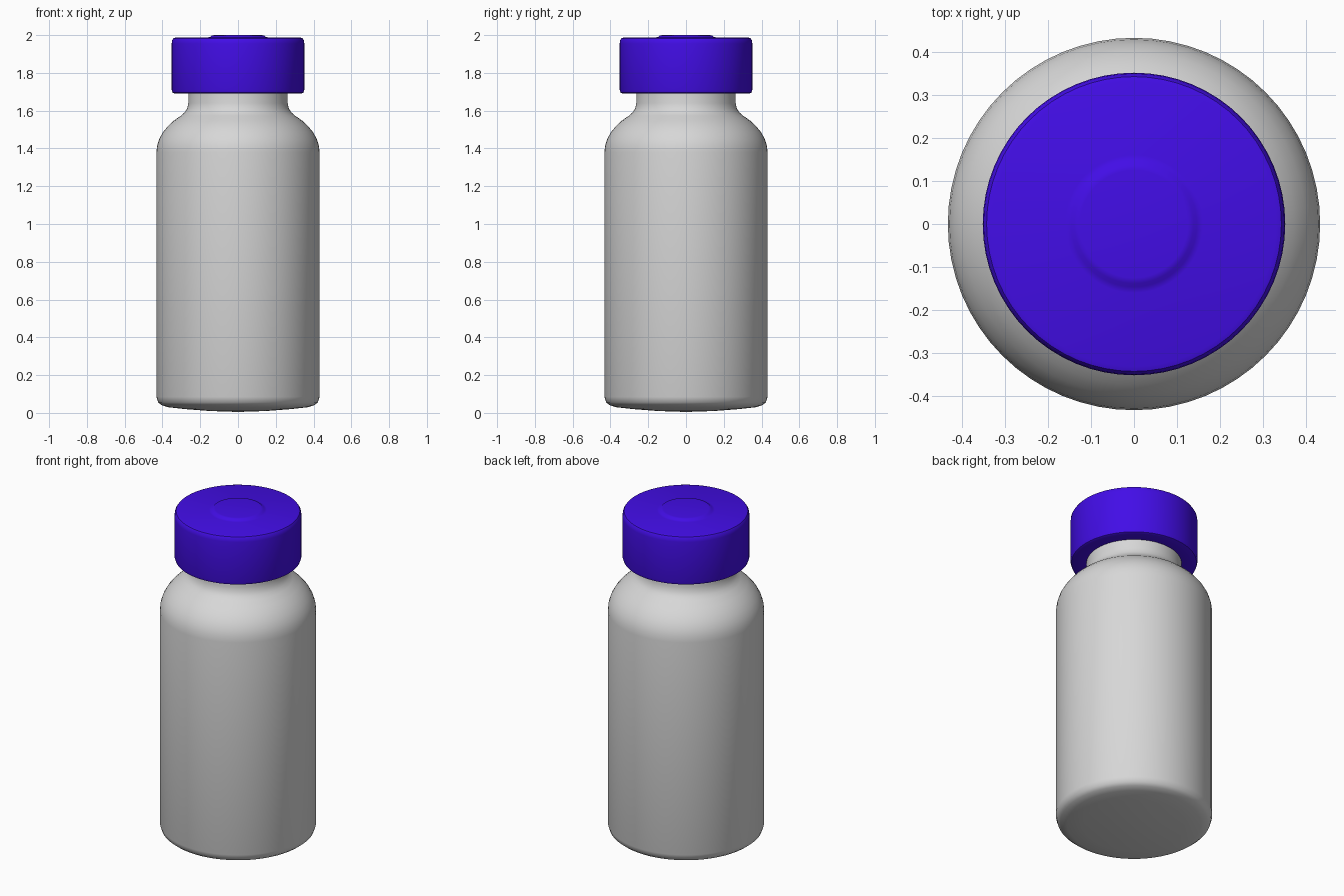
import bpy, bmesh, math

if "Cube" in bpy.data.objects:
    bpy.data.objects.remove(bpy.data.objects["Cube"])

SIDES = 64


def material(name, rgb):
    m = bpy.data.materials.new(name)
    m.diffuse_color = (*rgb, 1.0)
    m.use_nodes = True
    m.node_tree.nodes["Principled BSDF"].inputs["Base Color"].default_value = m.diffuse_color
    return m


def lathe(name, profile, mat, angle=35):
    """Revolve (radius, z) points around the z axis; radius 0 makes a pole."""
    bm = bmesh.new()
    rings = []
    for r, z in profile:
        if r == 0:
            rings.append([bm.verts.new((0, 0, z))] * SIDES)
        else:
            rings.append([bm.verts.new((r * math.cos(2 * math.pi * i / SIDES),
                                        r * math.sin(2 * math.pi * i / SIDES), z))
                          for i in range(SIDES)])
    for a, b in zip(rings, rings[1:]):
        for i in range(SIDES):
            j = (i + 1) % SIDES
            bm.faces.new(list(dict.fromkeys((a[i], a[j], b[j], b[i]))))
    bmesh.ops.recalc_face_normals(bm, faces=bm.faces)
    mesh = bpy.data.meshes.new(name)
    bm.to_mesh(mesh)
    bm.free()
    mesh.materials.append(mat)
    ob = bpy.data.objects.new(name, mesh)
    bpy.context.collection.objects.link(ob)
    bpy.context.view_layer.objects.active = ob
    ob.select_set(True)
    bpy.ops.object.shade_smooth_by_angle(angle=math.radians(angle))
    ob.select_set(False)
    return ob


white = material("bottle white", (0.68, 0.68, 0.68))
blue = material("cap blue", (0.055, 0.004, 0.80))

# Bottle: slightly domed base, straight wall, round shoulder, neck
lathe("bottle", [
    (0, 0.005), (0.15, 0.01), (0.28, 0.02), (0.37, 0.03), (0.405, 0.041),
    (0.423, 0.056), (0.432, 0.085),
    (0.432, 1.38), (0.428, 1.415), (0.417, 1.45), (0.398, 1.485),
    (0.372, 1.517), (0.34, 1.547), (0.303, 1.573), (0.283, 1.59),
    (0.269, 1.612), (0.263, 1.64), (0.262, 1.72), (0.262, 1.94), (0, 1.94),
], white)

# Cap: flat underside, softened rims, raised round button on top
lathe("cap", [
    (0.255, 1.695), (0.335, 1.69), (0.346, 1.695), (0.351, 1.71),
    (0.351, 1.955), (0.349, 1.972), (0.342, 1.983), (0.33, 1.987),
    (0.16, 1.988), (0.146, 1.991), (0.138, 1.998), (0.125, 2.0), (0, 2.0),
], blue)
